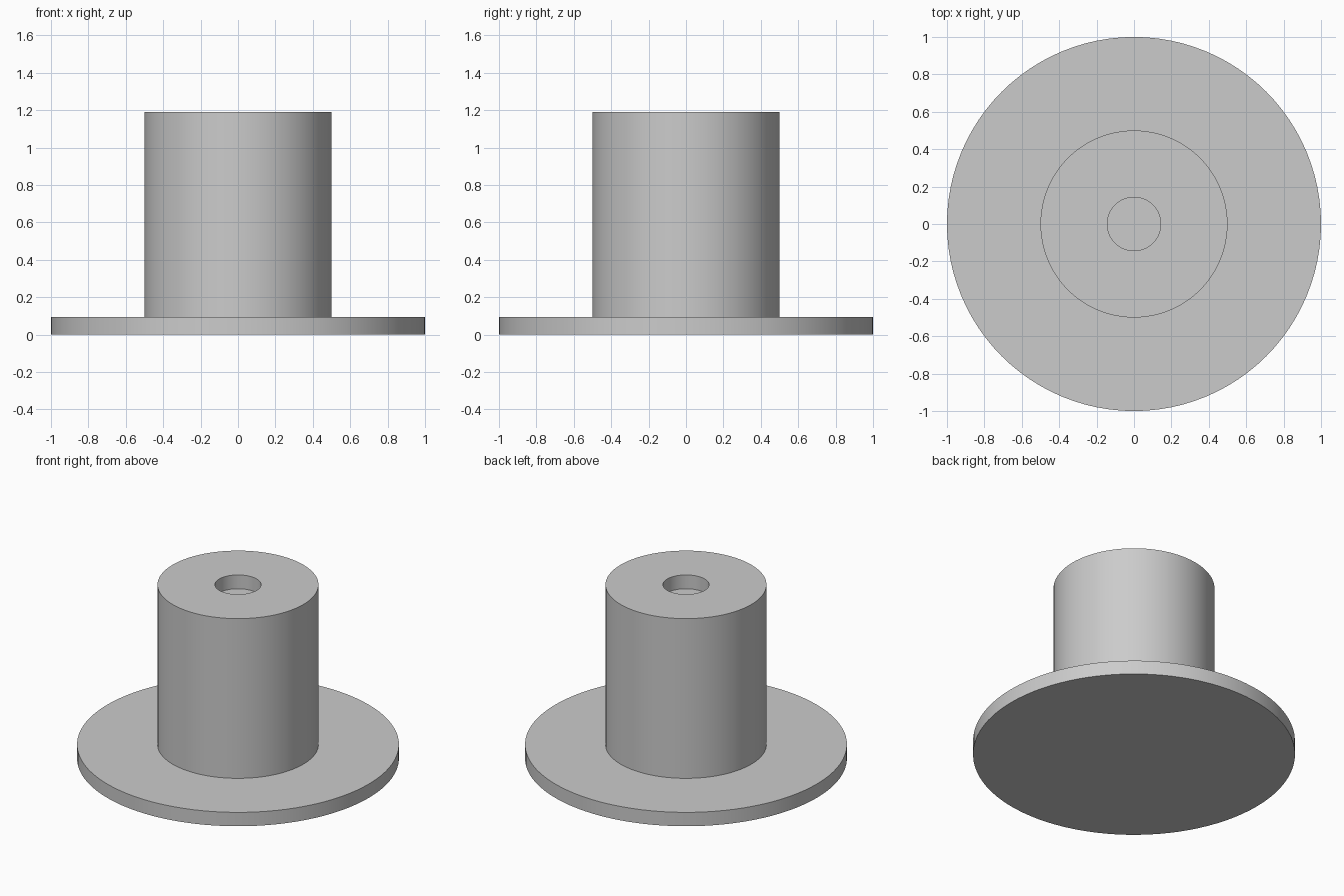
import bpy
import bmesh
import math

cube = bpy.data.objects.get("Cube")
if cube:
    bpy.data.objects.remove(cube, do_unlink=True)

SIDES = 96

grey = bpy.data.materials.new("light_grey")
grey.use_nodes = True
colour = (0.6, 0.6, 0.6, 1)
grey.diffuse_color = colour
grey.node_tree.nodes["Principled BSDF"].inputs["Base Color"].default_value = colour


def lathe(name, profile):
    """Turn an (r, z) profile around z; a zero radius closes on the axis."""
    bm = bmesh.new()
    rings = []
    for r, z in profile:
        count = SIDES if r > 0 else 1
        angles = [math.tau * i / SIDES for i in range(count)]
        rings.append([bm.verts.new((r * math.cos(a), r * math.sin(a), z)) for a in angles])
    for low, high in zip(rings, rings[1:]):
        for i in range(SIDES):
            j = (i + 1) % SIDES
            corners = [low[i % len(low)], low[j % len(low)],
                       high[j % len(high)], high[i % len(high)]]
            bm.faces.new(list(dict.fromkeys(corners)))
    bmesh.ops.recalc_face_normals(bm, faces=bm.faces)
    mesh = bpy.data.meshes.new(name)
    bm.to_mesh(mesh)
    bm.free()
    mesh.materials.append(grey)
    obj = bpy.data.objects.new(name, mesh)
    bpy.context.collection.objects.link(obj)
    bpy.ops.object.select_all(action="DESELECT")
    obj.select_set(True)
    bpy.context.view_layer.objects.active = obj
    bpy.ops.object.shade_smooth_by_angle(angle=math.radians(30))
    return obj


base_top, top = 0.095, 1.19
hole_floor = top - 0.095

# Flange, column and shallow blind hole turned as one solid
lathe("flanged_post", [
    (0, 0), (1, 0), (1, base_top),
    (0.5, base_top), (0.5, top),
    (0.143, top), (0.143, hole_floor), (0, hole_floor),
])
